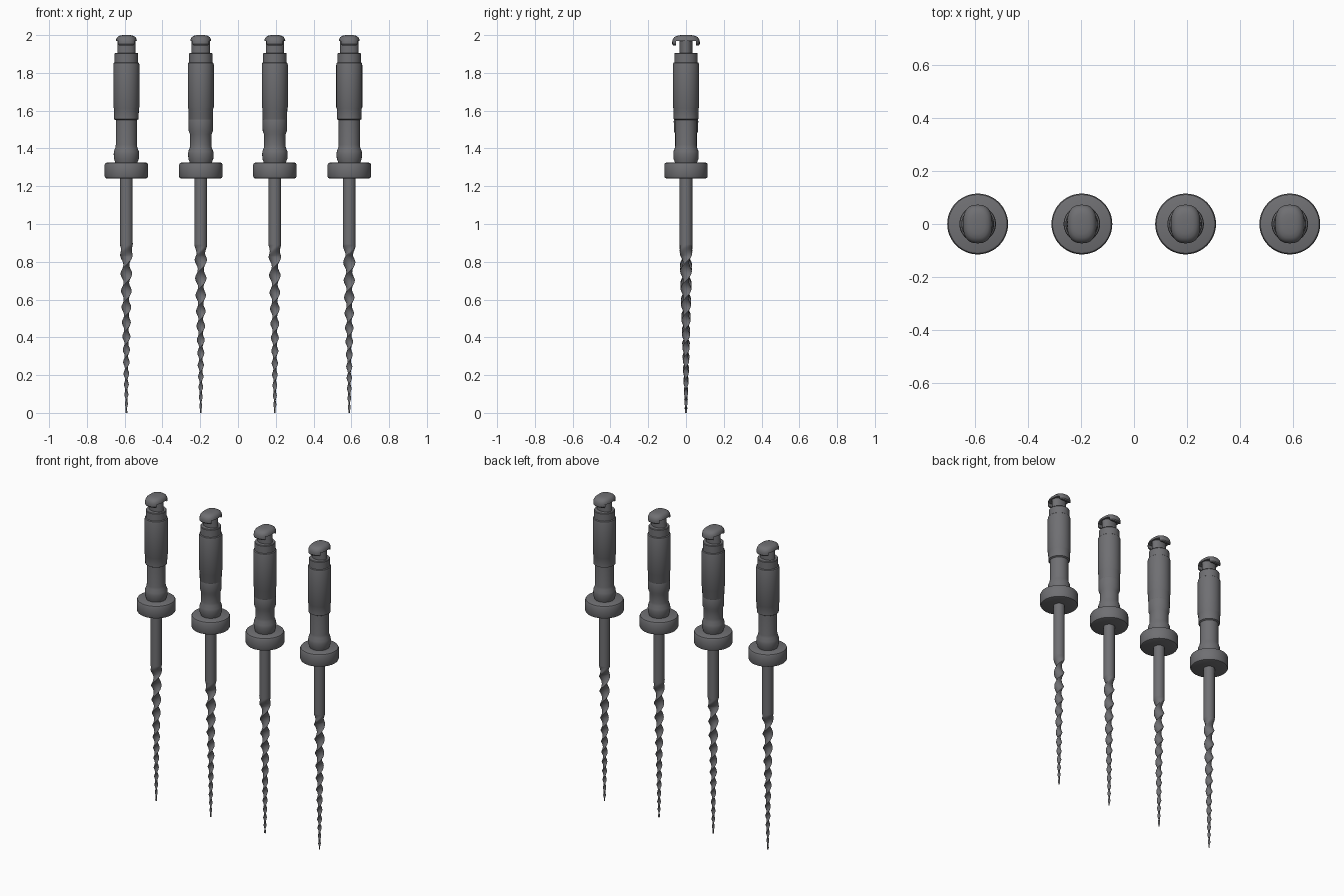
import bpy, math

if "Cube" in bpy.data.objects:
    bpy.data.objects.remove(bpy.data.objects["Cube"])

STEEL = bpy.data.materials.new("dark steel grey")
STEEL.diffuse_color = (0.16, 0.16, 0.17, 1)
STEEL.use_nodes = True
STEEL.node_tree.nodes["Principled BSDF"].inputs["Base Color"].default_value = STEEL.diffuse_color
SEG = 48


def rings_mesh(name, rings, loc, angle=30):
    """Skin a stack of closed rings, with caps at both ends."""
    n = len(rings[0])
    verts = [p for ring in rings for p in ring]
    faces = [(i * n + j, i * n + (j + 1) % n, (i + 1) * n + (j + 1) % n, (i + 1) * n + j)
             for i in range(len(rings) - 1) for j in range(n)]
    faces.append(tuple(reversed(range(n))))
    faces.append(tuple(range(len(verts) - n, len(verts))))
    me = bpy.data.meshes.new(name)
    me.from_pydata(verts, [], faces)
    me.materials.append(STEEL)
    ob = bpy.data.objects.new(name, me)
    ob.location = loc
    bpy.context.collection.objects.link(ob)
    smooth(ob, angle)
    return ob


def smooth(ob, angle):
    bpy.ops.object.select_all(action='DESELECT')
    ob.select_set(True)
    bpy.context.view_layer.objects.active = ob
    bpy.ops.object.shade_smooth_by_angle(angle=math.radians(angle))


def lathe(name, profile, x):
    """Turn (radius, z) points listed from bottom to top."""
    rings = [[(r * math.cos(2 * math.pi * j / SEG), r * math.sin(2 * math.pi * j / SEG), z)
              for j in range(SEG)] for r, z in profile]
    return rings_mesh(name, rings, (x, 0, 0))


def twisted_shaft(x, phase):
    """Round stem blending into a tapered, twisted lens-section blade."""
    rings, n, steps = [], 24, 260
    for i in range(steps + 1):
        z = 0.9 * i / steps
        taper = 0.005 + 0.029 * (min(z, 0.88) / 0.88) ** 0.75
        blend = min(1, max(0, (z - 0.83) / 0.06))
        turn = phase + math.pi / 0.068 * math.log((0.045 + 0.068 * z) / 0.045)
        ring = []
        for j in range(n):
            t = 2 * math.pi * j / n
            c, s = math.cos(t), math.sin(t)
            u = taper * c
            v = taper * (s * blend + 0.52 * s * abs(s) ** 0.5 * (1 - blend))
            ring.append((u * math.cos(turn) - v * math.sin(turn),
                         u * math.sin(turn) + v * math.cos(turn), z))
        rings.append(ring)
    # plain stem continues up into the stopper
    rings.append([(p[0], p[1], 1.26) for p in rings[-1]])
    return rings_mesh("twisted_shaft", rings, (x, 0, 0), 40)


def latch_cap(x):
    """Domed oval cap with a slot underneath that leaves a lip at each y end."""
    prof = [(0.94, 1.946), (1, 1.952), (1, 1.966), (0.96, 1.978), (0.87, 1.988),
            (0.72, 1.995), (0.5, 1.999), (0.2, 2.0)]
    rings = []
    for k, z in prof:
        ring = []
        for j in range(SEG):
            c, s = math.cos(2 * math.pi * j / SEG), math.sin(2 * math.pi * j / SEG)
            ring.append((0.056 * k * math.copysign(abs(c) ** 0.8, c),
                         0.073 * k * math.copysign(abs(s) ** 0.8, s), z))
        rings.append(ring)
    cap = rings_mesh("latch_cap", rings, (x, 0, 0))
    bpy.ops.mesh.primitive_cube_add(size=1, location=(x, 0, 1.945))
    cutter = bpy.context.object
    cutter.scale = (0.3, 0.108, 0.046)
    mod = cap.modifiers.new("slot", 'BOOLEAN')
    mod.operation, mod.object, mod.solver = 'DIFFERENCE', cutter, 'EXACT'
    bpy.context.view_layer.objects.active = cap
    bpy.ops.object.modifier_apply(modifier=mod.name)
    bpy.data.objects.remove(cutter)
    smooth(cap, 30)


def latch_neck(x):
    """Oval post between handle and cap."""
    rings = [[(0.048 * math.cos(2 * math.pi * j / SEG), 0.034 * math.sin(2 * math.pi * j / SEG), z)
              for j in range(SEG)] for z in (1.89, 1.972)]
    rings_mesh("latch_neck", rings, (x, 0, 0))


# handle outline: foot, grip (plain or with an extra collar), body, shoulder
FOOT = [(0.056, 1.31), (0.06, 1.33), (0.066, 1.345), (0.067, 1.37), (0.066, 1.385), (0.058, 1.405)]
PLAIN = [(0.056, 1.42), (0.056, 1.55)]
COLLAR = [(0.057, 1.42), (0.057, 1.475), (0.064, 1.492), (0.065, 1.545), (0.064, 1.553)]
BODY = [(0.065, 1.555), (0.066, 1.612), (0.069, 1.618), (0.069, 1.842), (0.067, 1.852),
        (0.062, 1.856), (0.062, 1.902), (0.059, 1.906)]
# rubber-style stop disc with rounded rims
DISC = [(0.104, 1.241), (0.111, 1.244), (0.115, 1.252), (0.115, 1.314), (0.111, 1.322), (0.104, 1.325)]

for x, collar, phase in ((-0.591, False, 0.0), (-0.197, True, 0.8),
                         (0.195, True, 0.3), (0.589, False, 1.2)):
    lathe("handle", FOOT + (COLLAR if collar else PLAIN) + BODY, x)
    lathe("stop_disc", DISC, x)
    twisted_shaft(x, phase)
    latch_neck(x)
    latch_cap(x)
